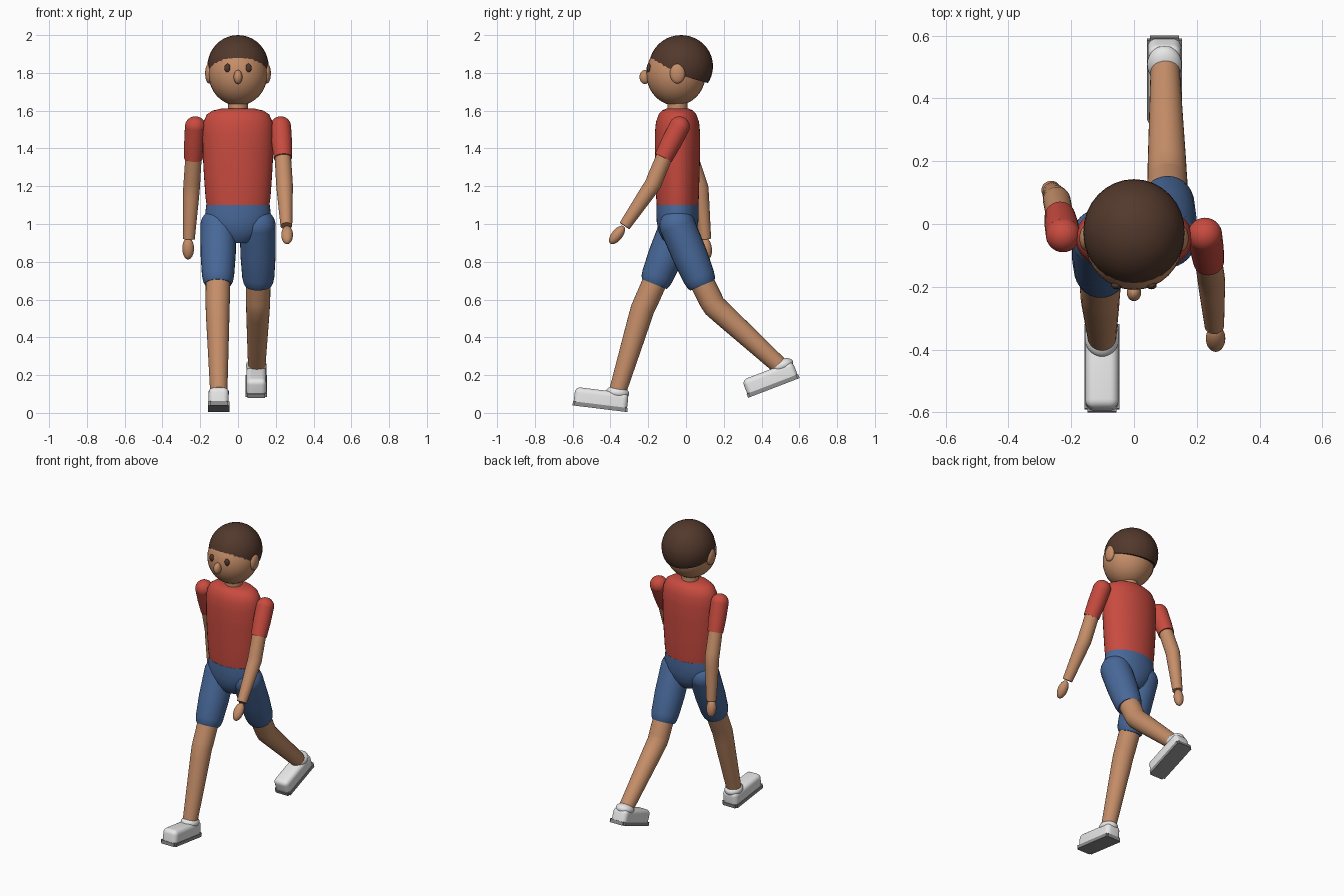
import bpy
import bmesh
import math
from mathutils import Vector, Matrix

cube = bpy.data.objects.get("Cube")
if cube:
    bpy.data.objects.remove(cube, do_unlink=True)


def material(name, r, g, b):
    m = bpy.data.materials.new(name)
    m.use_nodes = True
    m.diffuse_color = (r, g, b, 1)
    node = next(n for n in m.node_tree.nodes if n.type == 'BSDF_PRINCIPLED')
    node.inputs["Base Color"].default_value = (r, g, b, 1)
    return m


SKIN = material("skin", 0.56, 0.27, 0.14)
RED = material("shirt red", 0.58, 0.07, 0.05)
BLUE = material("shorts blue", 0.065, 0.14, 0.32)
BROWN = material("dark brown", 0.085, 0.04, 0.025)
WHITE = material("shoe white", 0.8, 0.8, 0.8)
GREY = material("sole grey", 0.27, 0.27, 0.27)


def finish(name, bm, mat, angle=40):
    bmesh.ops.recalc_face_normals(bm, faces=bm.faces)
    mesh = bpy.data.meshes.new(name)
    bm.to_mesh(mesh)
    bm.free()
    mesh.materials.append(mat)
    obj = bpy.data.objects.new(name, mesh)
    bpy.context.collection.objects.link(obj)
    bpy.ops.object.select_all(action='DESELECT')
    obj.select_set(True)
    bpy.context.view_layer.objects.active = obj
    bpy.ops.object.shade_smooth_by_angle(angle=math.radians(angle))
    return obj


def ball(bm, center, radii):
    mat = Matrix.Translation(center) @ Matrix.Diagonal((*radii, 1))
    bmesh.ops.create_uvsphere(bm, u_segments=32, v_segments=20, radius=1, matrix=mat)


def ellipsoid(name, center, radii, mat, turn=0):
    bm = bmesh.new()
    ball(bm, (0, 0, 0), radii)
    obj = finish(name, bm, mat)
    obj.location = center
    obj.rotation_euler.x = math.radians(turn)


def bridge(bm, rings):
    for a, b in zip(rings, rings[1:]):
        for i in range(len(a)):
            j = (i + 1) % len(a)
            bm.faces.new((a[i], a[j], b[j], b[i]))
    bm.faces.new(rings[0])
    bm.faces.new(rings[-1])


def tube(bm, stations, n=28):
    """Round limb swept through (point, radius) stations."""
    pts = [Vector(p) for p, r in stations]
    rings = []
    for k, (p, r) in enumerate(stations):
        d = pts[min(k + 1, len(pts) - 1)] - pts[max(k - 1, 0)]
        d.normalize()
        u = Vector((1, 0, 0))
        u = (u - d * u.dot(d)).normalized()
        v = d.cross(u)
        rings.append([bm.verts.new(pts[k] + r * (u * math.cos(t) + v * math.sin(t)))
                      for t in (math.tau * i / n for i in range(n))])
    bridge(bm, rings)


def limb(name, stations, mat, cap=False):
    bm = bmesh.new()
    tube(bm, stations)
    if cap:
        p, r = stations[0]
        ball(bm, p, (r, r, r))
    finish(name, bm, mat)


def loft(name, profile, y, mat, n=40):
    """Stack of ellipses: (height, half width, half depth)."""
    bm = bmesh.new()
    bridge(bm, [[bm.verts.new((w * math.cos(t), y + d * math.sin(t), z))
                 for t in (math.tau * i / n for i in range(n))] for z, w, d in profile])
    finish(name, bm, mat)


def mix(a, b, t):
    return tuple(Vector(a).lerp(Vector(b), t))


# Head and face
ellipsoid("head", (0, -0.053, 1.795), (0.156, 0.157, 0.168), SKIN)
ellipsoid("nose", (0, -0.218, 1.778), (0.023, 0.028, 0.037), SKIN)
for side, s in (("left", 1), ("right", -1)):
    ellipsoid(side + "_ear", (s * 0.153, -0.045, 1.797), (0.021, 0.04, 0.053), SKIN)
    ellipsoid(side + "_eye", (s * 0.056, -0.196, 1.826), (0.016, 0.012, 0.023), BROWN)

# Hair cap, trimmed along a line that drops toward the back
bm = bmesh.new()
ball(bm, (0, -0.026, 1.835), (0.162, 0.169, 0.165))
cut = bmesh.ops.bisect_plane(bm, geom=bm.verts[:] + bm.edges[:] + bm.faces[:],
                             plane_co=(0, -0.19, 1.832), plane_no=(0, 0.28, 1),
                             clear_inner=True)
rim = [e for e in cut["geom_cut"] if isinstance(e, bmesh.types.BMEdge)]
bmesh.ops.holes_fill(bm, edges=rim, sides=0)
finish("hair", bm, BROWN)

# Neck, shirt and pelvis
limb("neck", [((0, -0.045, 1.56), 0.052), ((0, -0.045, 1.68), 0.052)], SKIN)
loft("shirt", [(1.10, 0.166, 0.110), (1.14, 0.172, 0.113), (1.25, 0.180, 0.116),
               (1.38, 0.187, 0.120), (1.48, 0.188, 0.120), (1.54, 0.183, 0.114),
               (1.58, 0.165, 0.100), (1.60, 0.135, 0.083), (1.611, 0.09, 0.06)],
     -0.045, RED)
loft("shorts_top", [(0.90, 0.07, 0.06), (0.92, 0.10, 0.08), (0.96, 0.145, 0.10),
                    (1.01, 0.171, 0.110), (1.06, 0.173, 0.112), (1.10, 0.168, 0.111)],
     -0.045, BLUE)


def arm(side, shoulder, cuff, elbow, wrist, hand, turn):
    limb(side + "_sleeve", [(shoulder, 0.055), (mix(shoulder, cuff, 0.5), 0.054),
                            (cuff, 0.049)], RED, cap=True)
    limb(side + "_arm", [(mix(shoulder, cuff, 0.8), 0.043), (mix(cuff, elbow, 0.8), 0.044),
                         (elbow, 0.044), (mix(elbow, wrist, 0.2), 0.042), (wrist, 0.031)], SKIN)
    ellipsoid(side + "_hand", hand, (0.031, 0.029, 0.058), SKIN, turn)


arm("left", (0.226, -0.035, 1.515), (0.238, -0.12, 1.35), (0.246, -0.175, 1.21),
    (0.256, -0.325, 0.99), (0.260, -0.365, 0.942), -38)
arm("right", (-0.226, -0.035, 1.515), (-0.236, 0.025, 1.345), (-0.246, 0.075, 1.19),
    (-0.260, 0.102, 0.92), (-0.264, 0.108, 0.870), 7)


def leg(side, hip, hem, knee, ankle):
    limb(side + "_short_leg", [(hip, 0.095), (mix(hip, hem, 0.5), 0.093),
                               (mix(hip, hem, 0.86), 0.085), (mix(hip, hem, 0.95), 0.079),
                               (hem, 0.070)], BLUE, cap=True)
    limb(side + "_leg", [(mix(hip, hem, 0.8), 0.065), (mix(hem, knee, 0.75), 0.064),
                         (knee, 0.063), (mix(knee, ankle, 0.15), 0.061),
                         (ankle, 0.046)], SKIN)


leg("left", (0.104, -0.045, 0.99), (0.108, 0.087, 0.675), (0.106, 0.15, 0.565),
    (0.099, 0.50, 0.245))
leg("right", (-0.104, -0.045, 0.99), (-0.106, -0.168, 0.682), (-0.108, -0.23, 0.55),
    (-0.102, -0.36, 0.12))


def box(bm, center, size):
    mat = Matrix.Translation(center) @ Matrix.Diagonal((*size, 1))
    return bmesh.ops.create_cube(bm, size=1, matrix=mat)["verts"]


def shoe(side, location, tilt):
    parts = []
    # Flat sole
    bm = bmesh.new()
    box(bm, (0, 0, 0.011), (0.112, 0.292, 0.022))
    upright = [e for e in bm.edges if abs(e.verts[0].co.z - e.verts[1].co.z) > 0.01]
    bmesh.ops.bevel(bm, geom=upright, offset=0.01, segments=2, affect='EDGES')
    parts.append(finish(side + "_sole", bm, GREY))
    # Rounded upper
    bm = bmesh.new()
    box(bm, (0, 0, 0.06), (0.106, 0.285, 0.078))
    edges = [e for e in bm.edges if max(v.co.z for v in e.verts) > 0.05]
    bmesh.ops.bevel(bm, geom=edges, offset=0.028, segments=5, affect='EDGES', profile=0.5)
    parts.append(finish(side + "_shoe", bm, WHITE))
    # Padded collar
    bm = bmesh.new()
    ball(bm, (0, 0.083, 0.095), (0.055, 0.062, 0.036))
    parts.append(finish(side + "_shoe_collar", bm, WHITE))
    for p in parts:
        p.location = location
        p.rotation_euler.x = math.radians(tilt)


shoe("left", (0.097, 0.465, 0.132), 21)
shoe("right", (-0.102, -0.456, 0.022), -7)
